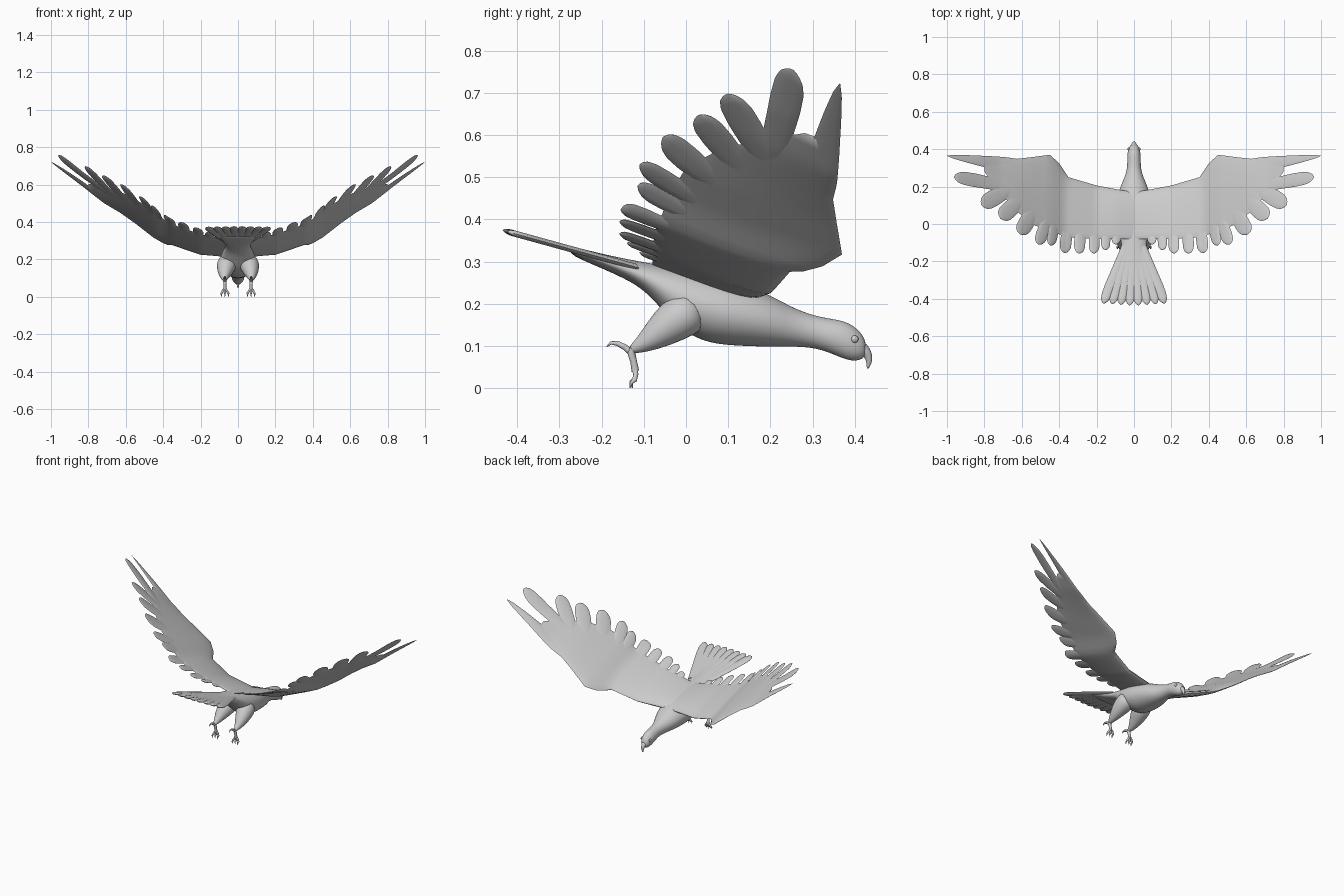
import bpy, bmesh, math
from mathutils import Vector

if "Cube" in bpy.data.objects:
    bpy.data.objects.remove(bpy.data.objects["Cube"])


def interp(table, x):
    for (a, va), (b, vb) in zip(table, table[1:]):
        if x <= b:
            return va + (vb - va) * (x - a) / (b - a)
    return table[-1][1]


def part(name, lofts, mirror=False, subsurf=0, angle=60):
    """One object made of one or more lofts, each a list of vertex rings."""
    bm = bmesh.new()
    for rings in lofts:
        vs = [[bm.verts.new(p) for p in r] for r in rings]
        n = len(vs[0])
        for a, b in zip(vs, vs[1:]):
            for i in range(n):
                j = (i + 1) % n
                bm.faces.new((a[i], a[j], b[j], b[i]))
        bm.faces.new(vs[0][::-1])
        bm.faces.new(vs[-1])
    bmesh.ops.recalc_face_normals(bm, faces=bm.faces[:])
    me = bpy.data.meshes.new(name)
    bm.to_mesh(me)
    bm.free()
    ob = bpy.data.objects.new(name, me)
    bpy.context.collection.objects.link(ob)
    if mirror:
        ob.modifiers.new("Mirror", 'MIRROR').use_mirror_merge = False
    if subsurf:
        m = ob.modifiers.new("Smooth", 'SUBSURF')
        m.levels = m.render_levels = subsurf
    bpy.ops.object.select_all(action='DESELECT')
    ob.select_set(True)
    bpy.context.view_layer.objects.active = ob
    bpy.ops.object.shade_smooth_by_angle(angle=math.radians(angle))
    return ob


def circle(n):
    return [(math.cos(2 * math.pi * i / n), math.sin(2 * math.pi * i / n)) for i in range(n)]


def tube(points, radii, n=10):
    pts = [Vector(p) for p in points]
    rings = []
    for i, p in enumerate(pts):
        t = (pts[min(i + 1, len(pts) - 1)] - pts[max(i - 1, 0)]).normalized()
        u = t.cross(Vector((1, 0, 0))).normalized()
        v = t.cross(u)
        rings.append([p + radii[i] * (u * c + v * s) for c, s in circle(n)])
    return rings


ROUND = [(0, .75), (.4, .9), (.7, 1), (.85, .95), (.93, .75), (.98, .4), (1, .04)]
POINTED = [(0, 1), (.3, 1), (.5, .8), (.75, .5), (.92, .25), (1, .02)]


def feather(root, tip, width, surf, thick=.006, shape=ROUND, steps=28):
    """Thin blade laid out in plan and draped over a height function."""
    r, t = Vector(root), Vector(tip)
    side = Vector((-(t - r).y, (t - r).x)).normalized()
    rings = []
    for i in range(steps + 1):
        f = 1 - (1 - i / steps) ** 1.6
        w = interp(shape, f)
        ring = []
        for c, s in circle(10):
            p = r.lerp(t, f) + side * (c * w * width / 2)
            ring.append((p.x, p.y, surf(p.x, p.y) + s * thick * min(1, w * 1.5)))
        rings.append(ring)
    return rings


# body, from face to tail base: y, top z, bottom z, half width
BODY = [(.427, .108, .078, .012), (.418, .128, .068, .023), (.40, .146, .063, .031),
        (.375, .16, .068, .036), (.34, .165, .084, .037), (.30, .173, .096, .036),
        (.25, .192, .098, .05), (.20, .222, .097, .075), (.12, .252, .099, .095),
        (.04, .274, .106, .1), (-.03, .287, .15, .09), (-.09, .297, .228, .068),
        (-.15, .308, .262, .066), (-.21, .321, .288, .088), (-.28, .339, .318, .115)]
part("body", [[[(rx * c, y, (zt + zb) / 2 + (zt - zb) / 2 * s) for c, s in circle(20)]
               for y, zt, zb, rx in BODY]], subsurf=2)

# hooked beak
part("beak", [tube([(0, .405, .097), (0, .422, .092), (0, .433, .078), (0, .435, .06), (0, .430, .045)],
                   [.021, .016, .011, .007, .002])], subsurf=1)

# eyes
part("eye", [[[(.029 + .006 * math.cos(a), .40 + .009 * c * math.sin(a), .116 + .009 * s * math.sin(a))
               for c, s in circle(12)] for a in (.05, .5, 1, 1.57, 2.2, 3)]], mirror=True)

# wing height: raised along the span, rising toward the trailing edge
BASE = [(0, .21), (.1, .22), (.2, .232), (.37, .305), (.45, .375), (.61, .495),
        (.72, .575), (.83, .665), (1.01, .828)]
SLOPE = [(0, .28), (.1, .33), (.2, .36), (.37, .33), (.55, .36), (.72, .45), (.83, .45), (1.01, .6)]


def wing_z(x, y):
    x = max(x, 0)
    return interp(BASE, x) + interp(SLOPE, x) * (.2 - y)


# wing core: x, leading y, trailing y, half thickness
CORE = [(0, .17, -.08, .02), (.1, .187, -.08, .024), (.2, .206, -.08, .021), (.35, .25, -.07, .018),
        (.40, .325, -.055, .016), (.45, .37, -.04, .014), (.55, .357, .0, .011),
        (.65, .346, .09, .009), (.74, .341, .2, .007), (.80, .341, .28, .004)]
core = []
for k in range(33):
    x = .8 * k / 32
    lead, trail, th = (interp([(s[0], s[j]) for s in CORE], x) for j in (1, 2, 3))
    ring = []
    for c, s in circle(20):
        f = (1 - c) / 2
        y = lead + (trail - lead) * f
        ring.append((x, y, wing_z(x, y) + th * s * (1.25 - .75 * f)))
    core.append(ring)
part("wing", [core], mirror=True)

# wing feathers: root, tip, width
FEATHERS = [((.62, .19), (.962, .255), .072), ((.60, .23), (.815, .10), .09),
            ((.56, .18), (.715, .03), .09), ((.50, .14), (.61, -.055), .085),
            ((.44, .1), (.51, -.11), .065), ((.41, .08), (.445, -.115), .055),
            ((.35, .05), (.37, -.155), .062), ((.285, .05), (.292, -.158), .06),
            ((.21, .05), (.214, -.158), .058), ((.15, .05), (.152, -.14), .05),
            ((.09, .05), (.097, -.11), .05)]
blades = [feather(r, t, w, wing_z) for r, t, w in FEATHERS]
blades.append(feather((.56, .298), (1.0, .365), .08, wing_z, shape=POINTED))
part("wing_feathers", blades, mirror=True)


# fanned tail
def tail_z(x, y):
    return .282 + (-.1 - y) * .275


fan = []
for i in range(8):
    k = (i - 3.5) / 3.5
    fan.append(feather((.045 * k, -.12), (.165 * k, -.437 + .012 * abs(k)), .056, tail_z, .008))
part("tail", fan)

# legs: feathered thigh, then shank
part("thigh", [tube([(.055, .03, .19), (.06, -.01, .172), (.068, -.05, .143), (.072, -.09, .112),
                     (.072, -.118, .096), (.072, -.132, .09)],
                    [.05, .056, .046, .028, .015, .009], 14)], mirror=True, subsurf=1)
X = .07
foot = [tube([(X, -.12, .097), (X, -.13, .085), (X, -.124, .062), (X, -.12, .04)],
             [.012, .01, .008, .009])]

# three hanging toes and a rear toe, each ending in a claw
for d in (-1, 0, 1):
    foot.append(tube([(X, -.121, .045), (X + .011 * d, -.119, .032), (X + .018 * d, -.122, .019),
                      (X + .019 * d, -.13, .016 - .004 * abs(d)), (X + .018 * d, -.127 - .006 * abs(d), 0)],
                     [.007, .006, .006, .004, .001], 8))
foot.append(tube([(X, -.126, .08), (X, -.145, .097), (X, -.163, .106), (X, -.178, .107), (X, -.188, .098)],
                 [.008, .007, .006, .004, .001], 8))
part("foot", foot, mirror=True)
